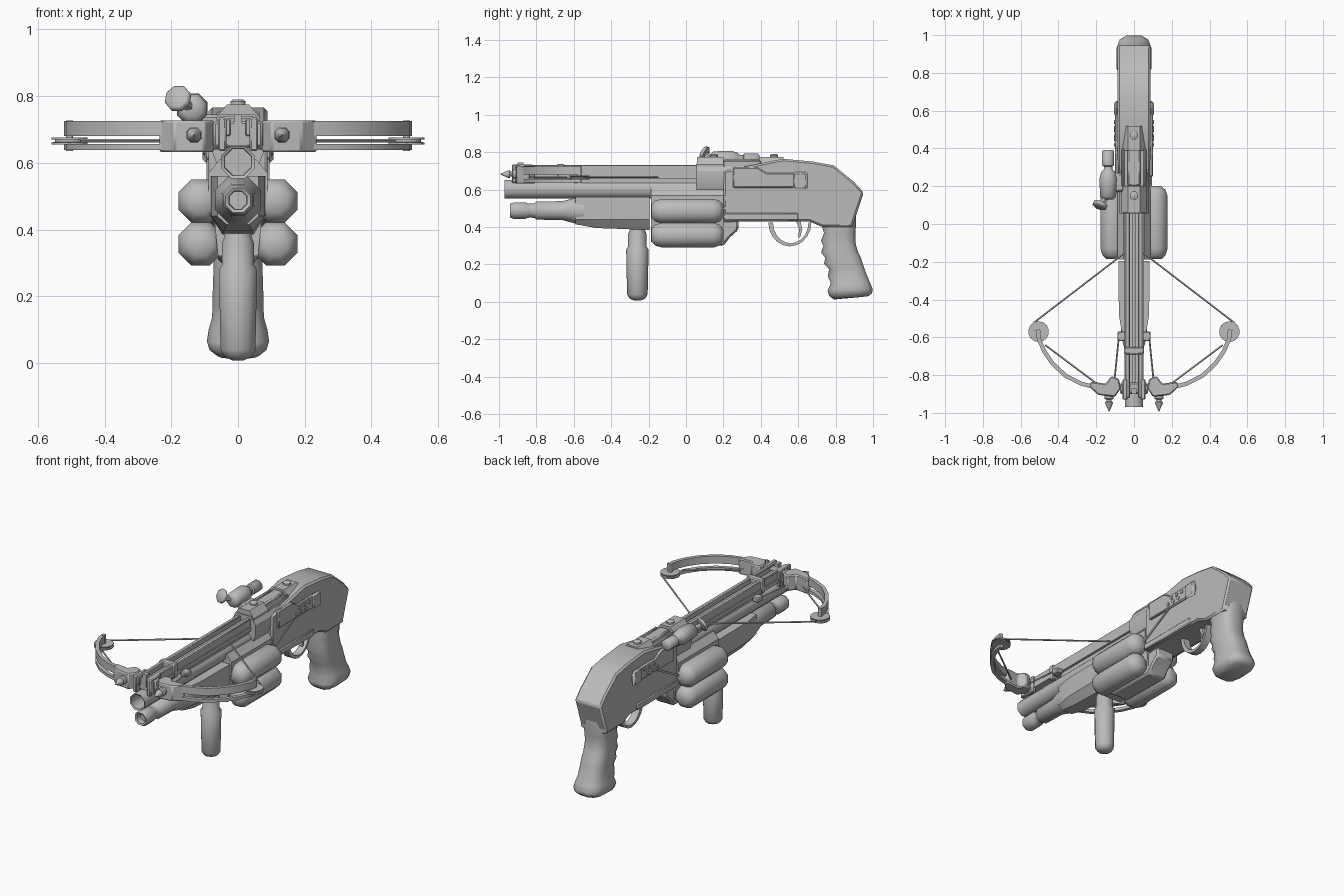
import bpy, bmesh, math
from mathutils import Vector

cube = bpy.data.objects.get("Cube")
if cube:
    bpy.data.objects.remove(cube, do_unlink=True)

grey = bpy.data.materials.new("gunmetal_grey")
grey.use_nodes = True
grey.diffuse_color = (0.5, 0.5, 0.5, 1)
grey.node_tree.nodes["Principled BSDF"].inputs["Base Color"].default_value = (0.5, 0.5, 0.5, 1)


def finish(name, bm, bevel=0, mirror=False, angle=30):
    bmesh.ops.recalc_face_normals(bm, faces=bm.faces)
    mesh = bpy.data.meshes.new(name)
    bm.to_mesh(mesh)
    bm.free()
    mesh.materials.append(grey)
    ob = bpy.data.objects.new(name, mesh)
    bpy.context.collection.objects.link(ob)
    bpy.ops.object.select_all(action='DESELECT')
    ob.select_set(True)
    bpy.context.view_layer.objects.active = ob
    bpy.ops.object.shade_smooth_by_angle(angle=math.radians(angle))
    if bevel:
        mod = ob.modifiers.new("Bevel", 'BEVEL')
        mod.width, mod.segments, mod.limit_method = bevel, 1, 'ANGLE'
    if mirror:
        ob.modifiers.new("Mirror", 'MIRROR').use_mirror_merge = False
    return ob


def loft(name, rings, angle=50, mirror=False):
    bm = bmesh.new()
    loops = [[bm.verts.new(p) for p in ring] for ring in rings]
    n = len(loops[0])
    for a, b in zip(loops, loops[1:]):
        for i in range(n):
            bm.faces.new((a[i], a[(i + 1) % n], b[(i + 1) % n], b[i]))
    bm.faces.new(loops[0])
    bm.faces.new(loops[-1])
    return finish(name, bm, 0, mirror, angle)


def lathe(name, profile, origin=(0, 0, 0), axis=(0, 1, 0), n=8, mirror=False):
    """Profile holds (distance along axis, radius)."""
    d = Vector(axis).normalized()
    side = d.cross(Vector((0, 0, 1)) if abs(d.z) < 0.9 else Vector((0, 1, 0))).normalized()
    up = side.cross(d)
    turns = [2 * math.pi * (i + 0.5) / n for i in range(n)]
    rings = [[Vector(origin) + d * t + (side * math.cos(a) + up * math.sin(a)) * r for a in turns]
             for t, r in profile]
    return loft(name, rings, 50, mirror)


def rod(name, a, b, r, n=5, mirror=False):
    d = Vector(b) - Vector(a)
    return lathe(name, [(0, r), (d.length, r)], a, d, n, mirror)


def prism(name, pts, lo, hi, axis='x', bevel=0, mirror=False):
    """Extrude a yz outline along x, an xy outline along z, or an xz outline along y."""
    place = {'x': lambda u, v, w: (w, u, v), 'y': lambda u, v, w: (u, w, v),
             'z': lambda u, v, w: (u, v, w)}[axis]
    bm = bmesh.new()
    a, b = ([bm.verts.new(place(u, v, w)) for u, v in pts] for w in (lo, hi))
    bm.faces.new(a)
    bm.faces.new(b)
    for i in range(len(a)):
        j = (i + 1) % len(a)
        bm.faces.new((a[i], a[j], b[j], b[i]))
    return finish(name, bm, bevel, mirror)


def box(name, x, y, z, bevel=0, mirror=False):
    return prism(name, [(x[0], y[0]), (x[1], y[0]), (x[1], y[1]), (x[0], y[1])],
                 z[0], z[1], 'z', bevel, mirror)


# Barrels
lathe("upper_barrel", [(-.86, .042), (-.965, .044), (-.97, .053), (-.2, .053), (.1, .053)], (0, 0, .602))
lathe("lower_tube", [(-.90, .028), (-.935, .03), (-.94, .04), (-.92, .048), (-.86, .048), (-.84, .04),
                     (-.81, .042), (-.8, .052), (-.66, .055), (-.59, .075), (-.3, .075)], (0, 0, .488))

# Fore-end with a wedge-shaped underside
fore = lambda w, zb, y: [(-w, y, .56), (-w, y, .44), (-w * .55, y, zb), (w * .55, y, zb),
                         (w, y, .44), (w, y, .56)]
loft("fore_end", [fore(.062, .415, -.59), fore(.08, .395, -.48), fore(.083, .385, -.195)], 25)
box("barrel_spine", (-.035, .035), (-.6, .1), (.62, .665))

# Vertical foregrip
lathe("foregrip", [(.008, .018), (.018, .042), (.04, .055), (.28, .06), (.295, .05),
                   (.36, .05), (.38, .042), (.41, .04)], (0, -.26, 0), (0, 0, 1), 10)

# Canister cluster and its housing
for z, label in ((.485, "upper"), (.357, "lower")):
    lathe(label + "_canister", [(-.185, .038), (-.165, .06), (-.13, .071), (.15, .071),
                                (.18, .06), (.2, .035)], (.112, 0, z), mirror=True)
prism("canister_housing", [(-.06, .32), (.06, .32), (.07, .42), (.088, .5), (.088, .57),
                           (.055, .61), (-.055, .61), (-.088, .57), (-.088, .5), (-.07, .42)],
      -.188, .2, 'y')
prism("magazine_floor", [(-.16, .42), (-.16, .33), (-.12, .305), (.2, .3), (.235, .345),
                         (.28, .385), (.28, .44)], -.06, .06, bevel=.01)

# Receiver and stock
prism("receiver_stock", [(.2, .43), (.66, .43), (.73, .4), (.9, .4), (.895, .42), (.95, .585),
                         (.9, .64), (.79, .73), (.68, .75), (.52, .765), (.42, .745), (.2, .7)],
      -.088, .088, bevel=.024)
prism("upper_receiver", [(-.065, .6), (.065, .6), (.08, .64), (.08, .7), (.05, .745),
                         (-.05, .745), (-.08, .7), (-.08, .64)], .055, .42, 'y')
prism("side_plate", [(.25, .61), (.62, .61), (.65, .63), (.65, .67), (.62, .69),
                     (.43, .69), (.38, .72), (.25, .72)], .08, .1, bevel=.006, mirror=True)
prism("side_rib", [(.2, .49), (.2, .505), (.42, .62), (.44, .62)], .08, .094, mirror=True)
box("lower_rail", (.08, .095), (.2, .6), (.435, .475), .005, True)
box("rear_lug", (.085, .107), (.57, .65), (.6, .695), .012, True)
for i in range(3):
    for z in (.635, .665):
        y = .42 + .045 * i + (z - .635)
        rod("plate_bolt", (.09, y, z), (.105, y, z), .012, 6, True)

# Pistol grip with finger grooves: z, front y, back y, half width
sections = [(.022, .79, .975, .06), (.04, .765, .995, .085), (.065, .757, .998, .093),
            (.1, .775, .985, .088), (.135, .758, .97, .078), (.175, .765, .955, .076),
            (.205, .738, .945, .076), (.235, .745, .935, .075), (.265, .722, .92, .074),
            (.3, .735, .91, .073), (.325, .722, .905, .072), (.37, .738, .905, .075),
            (.42, .72, .91, .08), (.48, .69, .91, .075)]
rings = []
for z, f, b, w in sections:
    ring = []
    for i in range(12):
        a = 2 * math.pi * (i + .5) / 12
        c, s = math.cos(a), math.sin(a)
        squash = lambda v: math.copysign(abs(v) ** .65, v)
        k = max(abs(squash(math.cos(math.pi / 12))), .01)
        # base slopes gently up toward the back
        ring.append((w * squash(c) / k, (f + b) / 2 + (b - f) / 2 * squash(s) / k,
                     z + max(0, .1 - z) * .12 * s))
    rings.append(ring)
loft("pistol_grip", rings)

# Trigger and guard
outer, inner = [], []
for i in range(11):
    a = math.pi * (1 + i / 10)
    outer.append((.555 + .115 * math.cos(a), .425 + .128 * math.sin(a)))
    inner.append((.56 + .095 * math.cos(a), .425 + .112 * math.sin(a)))
prism("trigger_guard", outer + inner[::-1], -.022, .022)
prism("trigger", [(.585, .44), (.61, .44), (.622, .39), (.61, .345), (.6, .345), (.605, .39)], -.012, .012)

# Bolt track running over the barrel
box("track_base", (-.05, .05), (-.9, .1), (.66, .685))
box("track_rail", (.022, .046), (-.92, .1), (.68, .732), .004, True)
box("track_centre", (-.01, .01), (-.85, .1), (.68, .712))
box("track_end_stop", (-.052, .052), (-.69, -.65), (.65, .738), .006)

# Top mount blocks with knobs and a bridge
mount = [(-.065, .69), (.065, .69), (.065, .735), (.033, .775), (-.033, .775), (-.065, .735)]
for y0, y1, knob in ((.06, .2, .15), (.39, .52, .47)):
    prism("mount_block", mount, y0, y1, 'y')
    lathe("mount_knob", [(.76, .024), (.784, .024), (.79, .016)], (0, knob, 0), (0, 0, 1))
box("mount_bridge", (-.035, .035), (.2, .4), (.73, .763), .008)
box("bridge_side", (.05, .065), (.2, .4), (.72, .755), .005, True)

# Offset sight with a tilted lens cover
lathe("sight_body", [(.13, .03), (.145, .046), (.24, .05), (.275, .04), (.29, .024), (.305, .024),
                     (.31, .034), (.385, .034), (.392, .026)], (-.137, 0, .762))
lathe("lens_cover", [(-.012, .034), (-.006, .041), (.008, .041), (.012, .03)], (-.18, .1, .793),
      (.35, .85, -.4))
rod("lens_hinge", (-.172, .105, .785), (-.14, .15, .765), .016, 6)
box("sight_mount", (-.13, -.05), (.17, .27), (.7, .745), .01)

# Bow riser: centre bracket and angled limb pockets
box("riser_bracket", (-.075, .075), (-.9, -.84), (.645, .725), .008)
box("riser_fork", (.035, .06), (-.93, -.82), (.635, .735), .005, True)
box("riser_front_sight", (-.012, .012), (-.9, -.87), (.7, .745))
prism("limb_pocket", [(.07, -.87), (.1, -.915), (.19, -.905), (.238, -.86), (.228, -.835),
                      (.15, -.845), (.12, -.805), (.08, -.82)], .632, .727, 'z', .006, True)
lathe("spike", [(-.88, .026), (-.925, .026), (-.93, .015), (-.94, .015), (-.943, .023),
                (-.955, .02), (-.992, .002)], (.132, 0, .683), mirror=True)

# Split limbs bent as an arc
path = [(.2, -.865), (.28, -.845), (.36, -.805), (.43, -.74), (.475, -.675), (.503, -.61), (.51, -.56)]
limb_out, limb_in = [], []
for i, p in enumerate(path):
    d = Vector(path[min(i + 1, len(path) - 1)]) - Vector(path[max(i - 1, 0)])
    nrm = Vector((d.y, -d.x)).normalized() * .011
    limb_out.append(tuple(Vector(p) + nrm))
    limb_in.append(tuple(Vector(p) - nrm))
for z0, z1, label in ((.68, .725, "upper"), (.638, .656, "lower")):
    prism(label + "_limb", limb_out + limb_in[::-1], z0, z1, 'z', mirror=True)

# Cam wheels and strings
lathe("cam_wheel", [(.655, .055), (.661, .055), (.662, .045), (.669, .045), (.67, .055), (.676, .055)],
      (.505, -.57, 0), (0, 0, 1), 14, True)
rod("cam_axle", (.505, -.57, .636), (.505, -.57, .727), .012, 8, True)
rod("bow_string", (.535, -.525, .666), (.02, -.13, .666), .005, mirror=True)
rod("bow_cable", (.47, -.64, .666), (.19, -.85, .666), .005, mirror=True)
rod("track_cable", (.08, -.6, .66), (.105, -.85, .66), .005, mirror=True)
box("cable_anchor", (.045, .088), (-.62, -.57), (.64, .67), .005, True)
